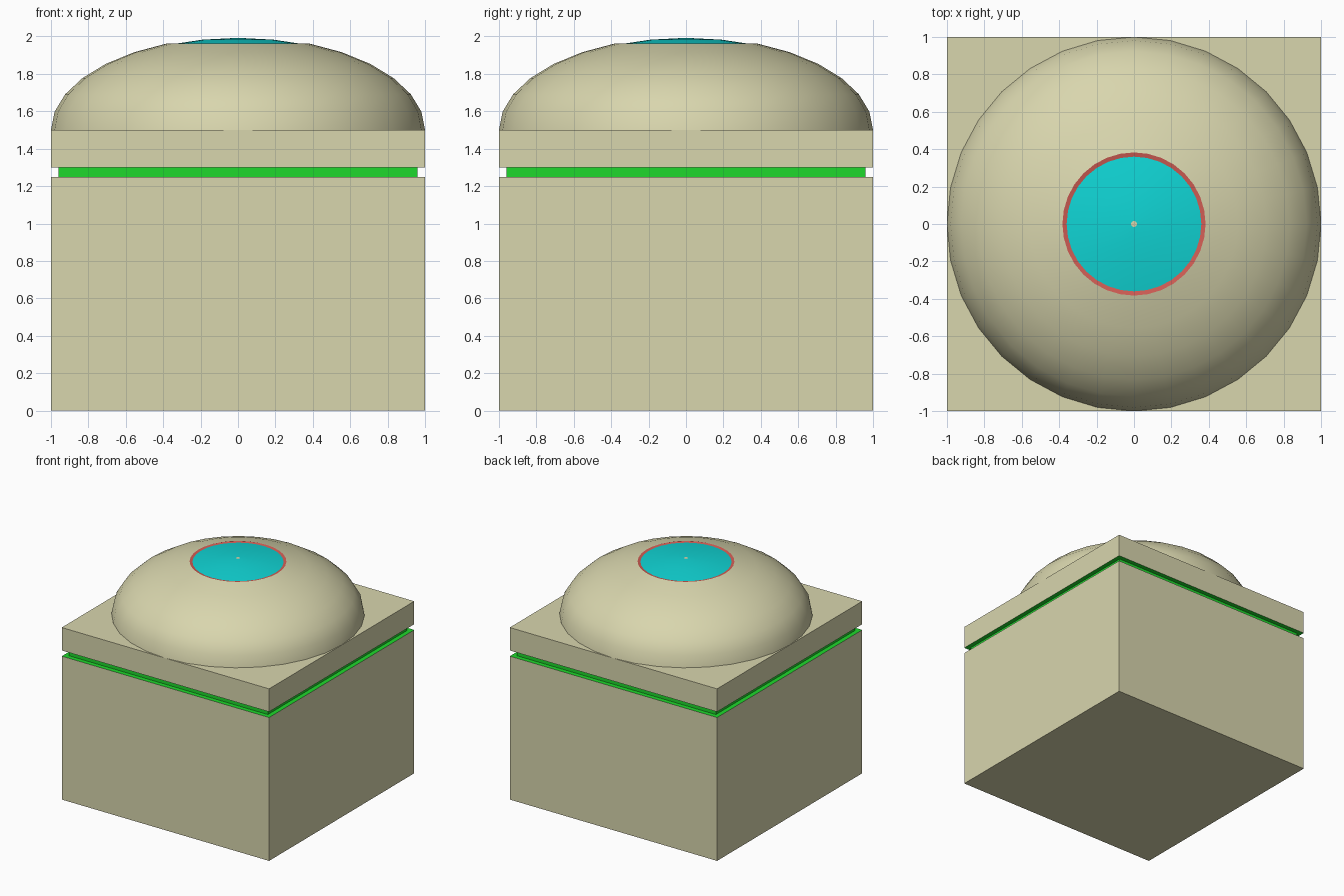
import bpy, bmesh
from math import sin, cos, pi, sqrt, radians

if "Cube" in bpy.data.objects:
    bpy.data.objects.remove(bpy.data.objects["Cube"])


def material(name, rgb):
    m = bpy.data.materials.new(name)
    m.diffuse_color = (*rgb, 1)
    m.use_nodes = True
    m.node_tree.nodes["Principled BSDF"].inputs["Base Color"].default_value = m.diffuse_color
    return m


BEIGE = material("beige", (0.69, 0.67, 0.42))
GREEN = material("green", (0.013, 0.69, 0.025))
CYAN = material("cyan", (0.005, 0.66, 0.66))
RED = material("red", (0.64, 0.11, 0.09))


def lathe(name, profile, sides, mats, bands=None, start=0.0, bottom=False, top=False, smooth=False):
    """Sweep (radius, z) points, listed bottom to top, around the z axis."""
    bm = bmesh.new()
    rings = [[bm.verts.new((r * cos(start + 2 * pi * i / sides),
                            r * sin(start + 2 * pi * i / sides), z))
              for i in range(sides)] for r, z in profile]
    for k in range(len(rings) - 1):
        a, b = rings[k], rings[k + 1]
        for i in range(sides):
            j = (i + 1) % sides
            f = bm.faces.new((a[i], a[j], b[j], b[i]))
            f.material_index = bands[k] if bands else 0
    if bottom:
        bm.faces.new(rings[0][::-1])
    if top:
        bm.faces.new(rings[-1]).material_index = len(mats) - 1
    me = bpy.data.meshes.new(name)
    bm.to_mesh(me)
    bm.free()
    for m in mats:
        me.materials.append(m)
    ob = bpy.data.objects.new(name, me)
    bpy.context.collection.objects.link(ob)
    if smooth:
        bpy.ops.object.select_all(action='DESELECT')
        ob.select_set(True)
        bpy.context.view_layer.objects.active = ob
        bpy.ops.object.shade_smooth_by_angle(angle=radians(30))
    return ob


# Square block with a green groove below the top slab
block = [(1, 0), (1, 1.25), (0.96, 1.25), (0.96, 1.3), (1, 1.3), (1, 1.5)]
body = lathe("body", [(r * sqrt(2), z) for r, z in block], 4, [GREEN, BEIGE],
             bands=[1, 0, 0, 0, 1], start=pi / 4, bottom=True, top=True)
for face in body.data.polygons:
    if abs(face.normal.z) > 0.9 and (face.center.z < 0.1 or face.center.z > 1.4):
        face.material_index = 1

# Flattened dome, open where the button sits
STEP = pi / 16
dome = [(sin(k * STEP), 1.5 + 0.5 * cos(k * STEP)) for k in range(8, 1, -1)]
lathe("dome", dome, 32, [BEIGE], smooth=True)

# Sunken red rim and cyan button with a tiny centre dot
rim_inner = (0.36, 1.9575)
lathe("button_rim", [dome[-1], rim_inner], 32, [RED], smooth=True)
lathe("button", [rim_inner, (0.19, 1.983), (0.016, 1.992)], 32,
      [CYAN, BEIGE], top=True, smooth=True)
